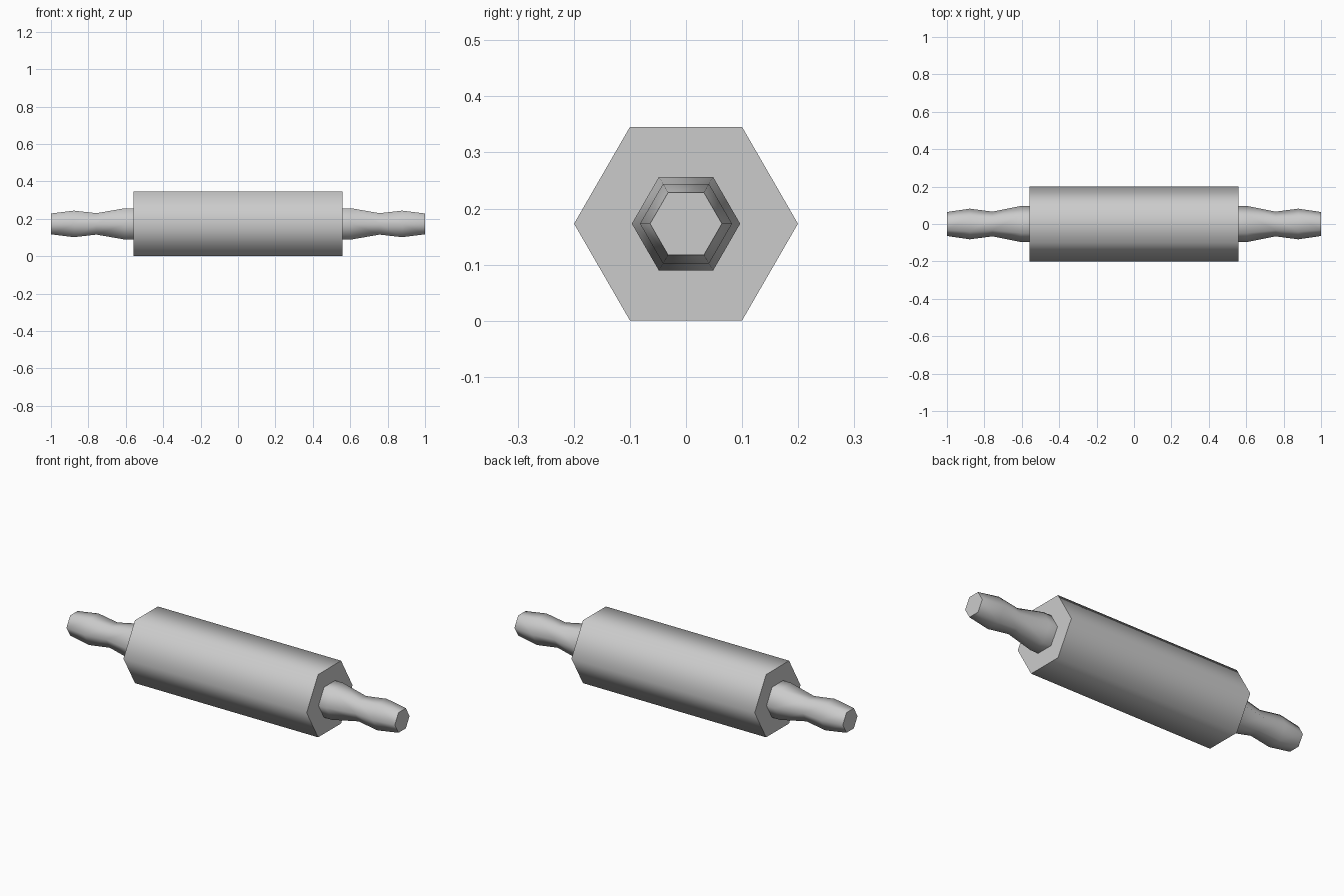
import bpy, bmesh
from math import sin, cos, pi, radians

if "Cube" in bpy.data.objects:
    bpy.data.objects.remove(bpy.data.objects["Cube"])

SIDES = 6
AXIS_Z = 0.173


def lathe_x(name, profile):
    """Sweep (x, radius) points into a six-sided solid along the x axis."""
    bm = bmesh.new()
    rings = [[bm.verts.new((x, r * cos(2 * pi * i / SIDES),
                            AXIS_Z + r * sin(2 * pi * i / SIDES)))
              for i in range(SIDES)] for x, r in profile]
    for a, b in zip(rings, rings[1:]):
        for i in range(SIDES):
            j = (i + 1) % SIDES
            bm.faces.new((a[i], a[j], b[j], b[i]))
    bm.faces.new(rings[0])
    bm.faces.new(rings[-1])
    bmesh.ops.recalc_face_normals(bm, faces=bm.faces)
    mesh = bpy.data.meshes.new(name)
    bm.to_mesh(mesh)
    bm.free()
    obj = bpy.data.objects.new(name, mesh)
    bpy.context.collection.objects.link(obj)
    bpy.ops.object.select_all(action='DESELECT')
    obj.select_set(True)
    bpy.context.view_layer.objects.active = obj
    bpy.ops.object.shade_smooth_by_angle(angle=radians(65))
    return obj


# Main roller
lathe_x("roller", [(-0.558, 0.1995), (0.558, 0.1995)])

# Shaped handles, mirrored on both ends
handle = [(0.558, 0.0965), (0.605, 0.0965), (0.757, 0.066), (0.878, 0.082), (1.0, 0.064)]
for side, s in (("left", -1), ("right", 1)):
    lathe_x(side + "_handle", [(s * x, r) for x, r in handle])
